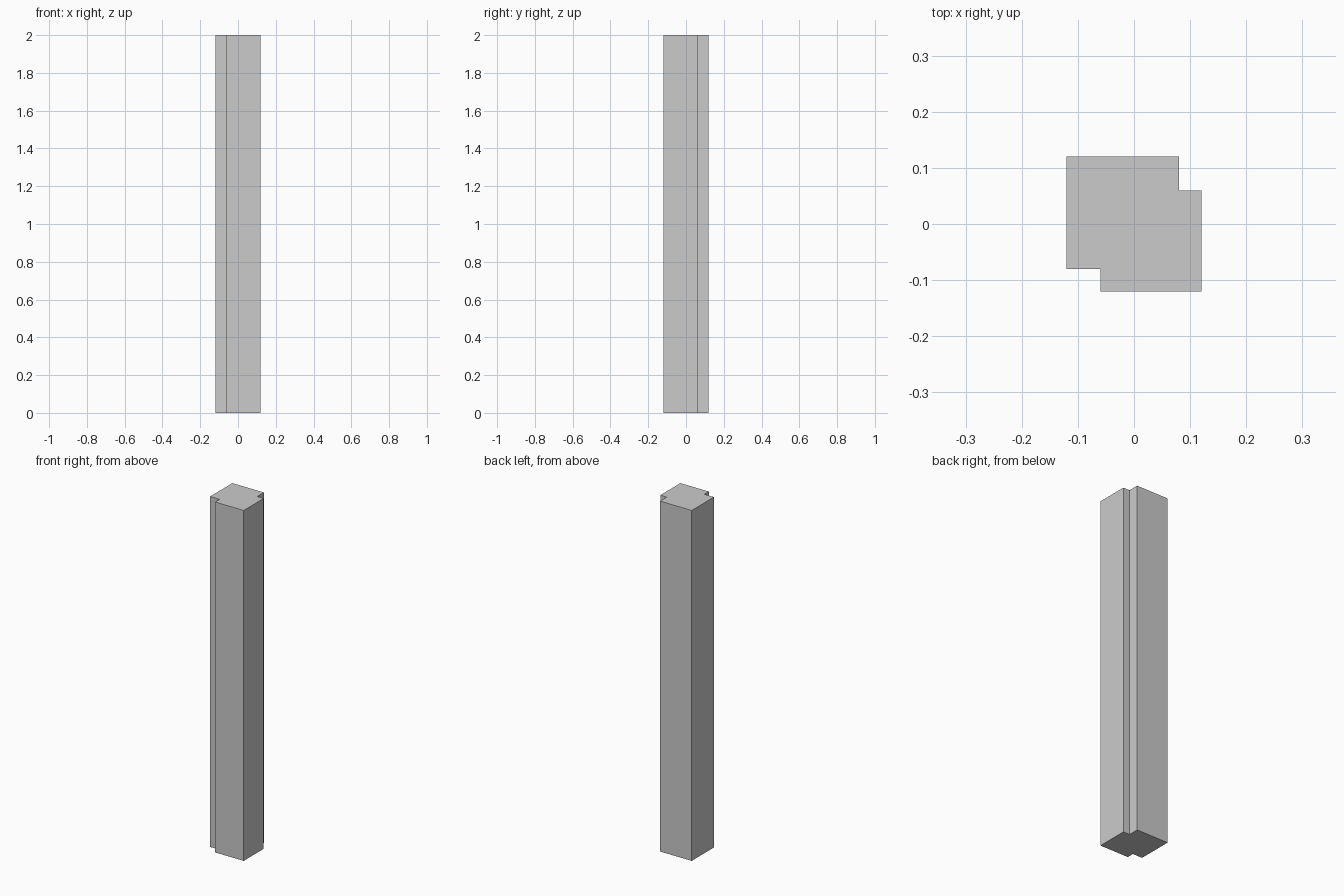
import bpy
import bmesh

if "Cube" in bpy.data.objects:
    bpy.data.objects.remove(bpy.data.objects["Cube"])

HEIGHT = 2.0

# Post cross-section: a square with two opposite corners rebated, counter-clockwise from above
PROFILE = [
    (-0.06, -0.12), (0.12, -0.12), (0.12, 0.06), (0.08, 0.06),
    (0.08, 0.12), (-0.12, 0.12), (-0.12, -0.08), (-0.06, -0.08),
]


def extrude_profile(name, points, height):
    """Closed, flat-shaded prism standing on z = 0."""
    bm = bmesh.new()
    base = bm.faces.new([bm.verts.new((x, y, 0)) for x, y in points])
    top = bmesh.ops.extrude_face_region(bm, geom=[base], use_keep_orig=True)["geom"]
    verts = [g for g in top if isinstance(g, bmesh.types.BMVert)]
    bmesh.ops.translate(bm, verts=verts, vec=(0, 0, height))
    bmesh.ops.recalc_face_normals(bm, faces=bm.faces)
    mesh = bpy.data.meshes.new(name)
    bm.to_mesh(mesh)
    bm.free()
    obj = bpy.data.objects.new(name, mesh)
    bpy.context.collection.objects.link(obj)
    return obj


# Corner-notched post
extrude_profile("notched_post", PROFILE, HEIGHT)
